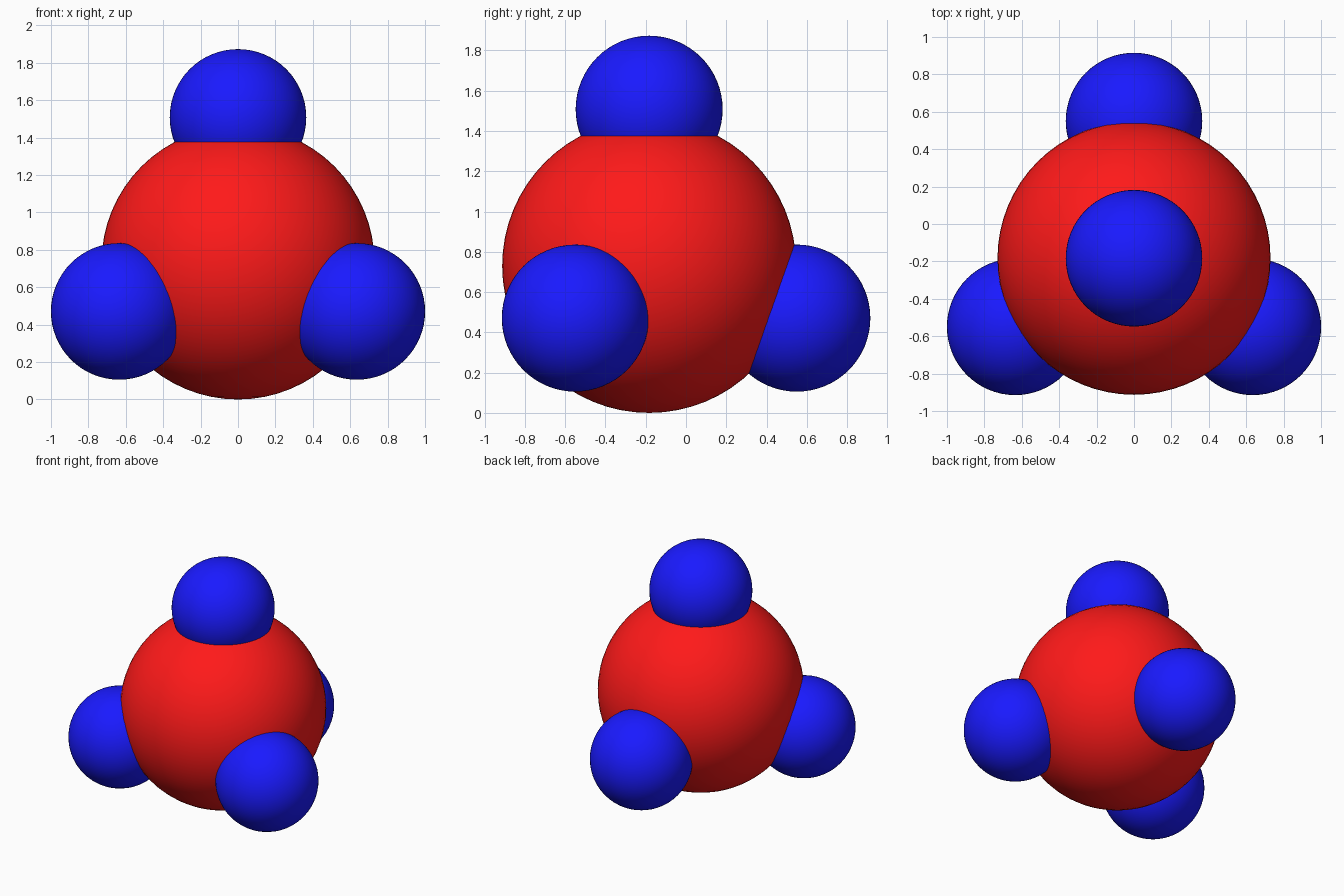
import bpy
from math import sin, cos, radians, sqrt
from mathutils import Vector

if "Cube" in bpy.data.objects:
    bpy.data.objects.remove(bpy.data.objects["Cube"])

R, r, d = 0.73, 0.365, 0.778      # core radius, outer radius, bond length
centre = Vector((0, -0.183, R))


def material(name, colour):
    m = bpy.data.materials.new(name)
    m.diffuse_color = colour
    m.use_nodes = True
    m.node_tree.nodes["Principled BSDF"].inputs["Base Color"].default_value = m.diffuse_color
    return m


def ball(name, radius, location, mat):
    bpy.ops.mesh.primitive_uv_sphere_add(segments=64, ring_count=32,
                                         radius=radius, location=location)
    ob = bpy.context.object
    ob.name = name
    ob.data.materials.append(mat)
    bpy.ops.object.shade_smooth()
    return ob


red = material("red", (1, 0.01, 0.01, 1))
blue = material("blue", (0.01, 0.01, 1, 1))

# large central ball
ball("central_ball", R, centre, red)

# top ball
ball("top_ball", r, centre + Vector((0, 0, d)), blue)

# three lower balls in tetrahedral directions
h = sqrt(8) / 3
for name, deg in (("back_ball", 90), ("left_ball", 210), ("right_ball", 330)):
    a = radians(deg)
    ball(name, r, centre + d * Vector((h * cos(a), h * sin(a), -1 / 3)), blue)
